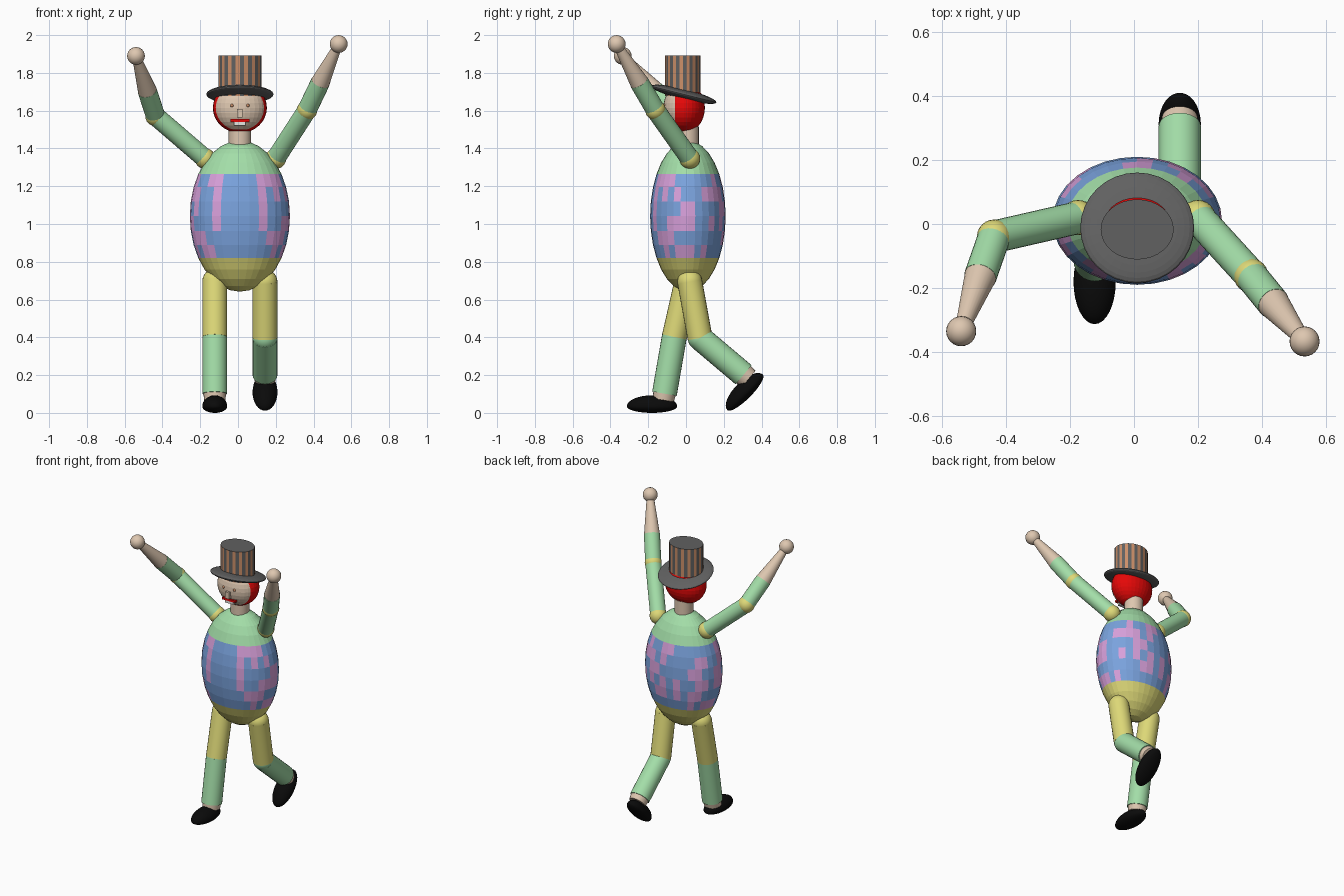
import bpy, bmesh, math, random
from mathutils import Vector, Matrix

if "Cube" in bpy.data.objects:
    bpy.data.objects.remove(bpy.data.objects["Cube"])

random.seed(4)


def lin(c):
    return c / 12.92 if c <= 0.04045 else ((c + 0.055) / 1.055) ** 2.4


def mat(name, r, g, b):
    m = bpy.data.materials.new(name)
    m.diffuse_color = (lin(r), lin(g), lin(b), 1)
    m.use_nodes = True
    m.node_tree.nodes["Principled BSDF"].inputs["Base Color"].default_value = m.diffuse_color
    return m


GREEN = mat("mint_green", .64, .87, .66)
BLUE = mat("sky_blue", .48, .64, .87)
PINK = mat("pink", .85, .63, .86)
YELLOW = mat("straw_yellow", .87, .85, .47)
SKIN = mat("skin", .87, .78, .69)
RED = mat("hair_red", .90, .03, .03)
BLACK = mat("shoe_black", .04, .04, .04)
GREY = mat("hat_grey", .38, .38, .38)
TAN = mat("hat_tan", .80, .56, .41)
WHITE = mat("white", .93, .93, .91)


def finish(bm, name, mats, rule=None, smooth=False):
    for f in bm.faces:
        f.smooth = smooth
        if rule:
            f.material_index = rule(f)
    me = bpy.data.meshes.new(name)
    bm.to_mesh(me)
    bm.free()
    for m in mats:
        me.materials.append(m)
    ob = bpy.data.objects.new(name, me)
    bpy.context.collection.objects.link(ob)
    return ob


def ellipsoid_bm(centre, radii, rot_x=0, seg=32, rings=16, low=1.0):
    """Ellipsoid; low squashes the half below the middle."""
    bm = bmesh.new()
    bmesh.ops.create_uvsphere(bm, u_segments=seg, v_segments=rings, radius=1)
    for v in bm.verts:
        if v.co.z < 0:
            v.co.z *= low
    bm.transform(Matrix.Translation(centre) @ Matrix.Rotation(rot_x, 4, 'X')
                 @ Matrix.Diagonal((*radii, 1)))
    return bm


def ball(name, centre, r, m, seg=24, rings=12):
    return finish(ellipsoid_bm(centre, (r, r, r), 0, seg, rings), name, [m], smooth=True)


def limb(name, p, q, r1, r2, m, seg=24):
    """Round bar from p to q."""
    p, q = Vector(p), Vector(q)
    d = q - p
    bm = bmesh.new()
    bmesh.ops.create_cone(bm, cap_ends=True, segments=seg, radius1=r1, radius2=r2,
                          depth=d.length)
    bm.transform(Matrix.Translation((p + q) / 2)
                 @ d.to_track_quat('Z', 'Y').to_matrix().to_4x4())
    for f in bm.faces:
        f.smooth = len(f.verts) == 4
    for e in bm.edges:
        e.smooth = all(len(f.verts) == 4 for f in e.link_faces)
    ob = finish(bm, name, [m], smooth=False)
    for poly in ob.data.polygons:
        poly.use_smooth = len(poly.vertices) == 4
    return ob


def box(name, centre, size, m):
    bm = bmesh.new()
    bmesh.ops.create_cube(bm, size=1)
    bm.transform(Matrix.Translation(centre) @ Matrix.Diagonal((*size, 1)))
    return finish(bm, name, [m])


# Egg body: green shoulders, checked vest, yellow trousers
BC = Vector((.01, .01, 1.045))


def body_rule(f):
    c = f.calc_center_median() - BC
    if c.z > .222:
        return 0
    if c.z < -.222:
        return 3
    ang = math.degrees(math.atan2(c.x / .265, -c.y / .2))
    col = int(abs(ang) // 11.25)
    if col < 2:
        return 1
    if col == 2:
        return 2 if c.z > -.078 else 1
    return 2 if random.random() < .38 else 1


finish(ellipsoid_bm(BC, (.265, .2, .4)), "body", [GREEN, BLUE, PINK, YELLOW], body_rule)

# Neck and head, with the face cut out of the hair
limb("neck", (.01, .008, 1.39), (.01, .008, 1.52), .06, .06, SKIN)
bm = ellipsoid_bm((.01, -.01, 1.618), (.143, .11, .133))
for co, no in (((0, -.058, 0), (0, 1, 0)), ((0, 0, 1.695), (0, 0, 1)),
               ((0, 0, 1.503), (0, 0, 1))):
    bmesh.ops.bisect_plane(bm, geom=bm.verts[:] + bm.edges[:] + bm.faces[:],
                           plane_co=co, plane_no=no)


def head_rule(f):
    c = f.calc_center_median()
    return 1 if c.y < -.058 and 1.503 < c.z < 1.695 else 0


finish(bm, "head", [RED, SKIN], head_rule)

# Facial features
box("nose", (.01, -.12, 1.59), (.028, .03, .045), SKIN)
box("mouth", (.01, -.106, 1.551), (.10, .022, .014), RED)
box("teeth", (.01, -.102, 1.534), (.062, .018, .018), WHITE)
for s in (-1, 1):
    ball("eye", (.01 + s * .042, -.112, 1.63), .009, TAN, 12, 8)

# Hat: tilted brim and striped crown
finish(ellipsoid_bm((.01, -.012, 1.69), (.178, .178, .028), -math.radians(14)),
       "hat_brim", [GREY])
bm = bmesh.new()
bmesh.ops.create_cone(bm, cap_ends=True, segments=32, radius1=1, radius2=1, depth=1)
bm.transform(Matrix.Translation((.01, -.017, 1.787)) @ Matrix.Diagonal((.114, .094, .214, 1)))


def crown_rule(f):
    if abs(f.normal.z) > .5:
        return 0
    c = f.calc_center_median()
    a = math.atan2((c.y + .017) / .094, (c.x - .01) / .114) % math.tau
    return int(a / (math.tau / 32)) % 2


bm.normal_update()
finish(bm, "hat_crown", [GREY, TAN], crown_rule)

# Arms: shoulder, elbow, hand
arms = {"right": ((-.175, .02, 1.35), (-.437, -.04, 1.575), (-.54, -.335, 1.893)),
        "left": ((.20, .02, 1.35), (.366, -.162, 1.607), (.533, -.367, 1.956))}
for side, (sh, el, ha) in arms.items():
    cuff = Vector(el).lerp(Vector(ha), .42)
    ball(side + "_shoulder", sh, .055, YELLOW)
    limb(side + "_upper_arm", sh, el, .051, .051, GREEN)
    ball(side + "_elbow", el, .054, YELLOW)
    limb(side + "_sleeve", el, cuff, .051, .051, GREEN)
    limb(side + "_forearm", cuff, ha, .05, .021, SKIN)
    ball(side + "_hand", ha, .047, SKIN)

# Legs: x, then hip, knee, ankle, shoe in (y, z), and shoe tilt
legs = {"right": (-.123, (.005, .70), (-.062, .405), (-.114, .105), (-.18, .038), 0),
        "left": (.143, (.02, .697), (.074, .40), (.305, .205), (.313, .112), 45)}
for side, (x, hip, knee, ankle, shoe, tilt) in legs.items():
    hip, knee, ankle = (Vector((x, *p)) for p in (hip, knee, ankle))
    ball(side + "_hip", hip, .066, YELLOW)
    limb(side + "_thigh", hip, knee, .066, .066, YELLOW)
    ball(side + "_knee", knee, .0655, GREEN)
    limb(side + "_shin", knee, ankle, .066, .066, GREEN)
    limb(side + "_ankle", ankle, ankle + (ankle - knee).normalized() * .035, .06, .056, SKIN)
    finish(ellipsoid_bm((x, *shoe), (.066, .133, .058), math.radians(tilt), low=.6),
           side + "_shoe", [BLACK], smooth=True)

# Rest the model on the ground
bpy.context.view_layer.update()
low = min(v.co.z for o in bpy.data.objects for v in o.data.vertices)
for o in bpy.data.objects:
    o.data.transform(Matrix.Translation((0, 0, -low)))
